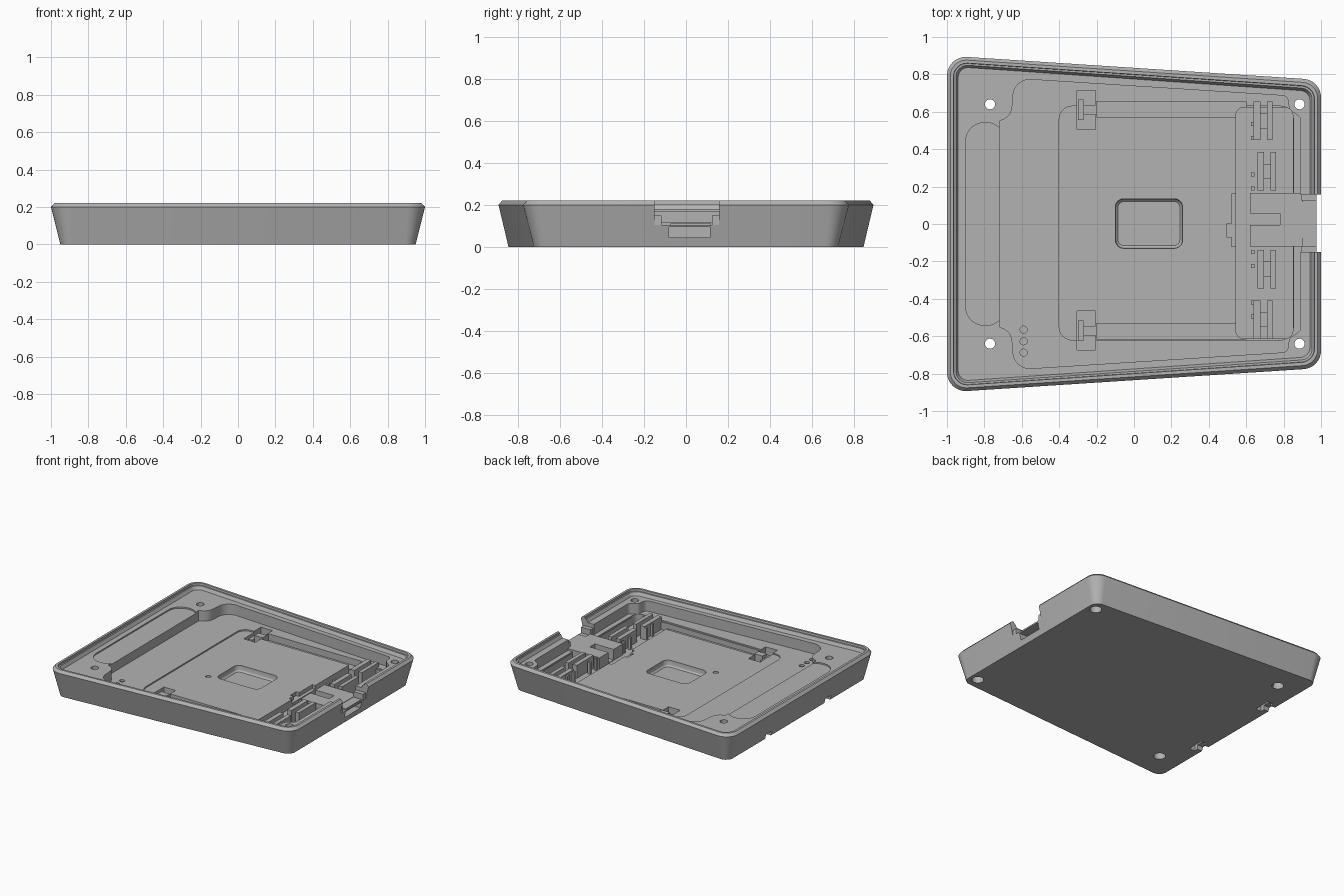
import bpy, bmesh, math
from mathutils import Vector

cube = bpy.data.objects.get("Cube")
if cube:
    bpy.data.objects.remove(cube, do_unlink=True)

grey = bpy.data.materials.new("plastic grey")
grey.use_nodes = True
grey.diffuse_color = (0.45, 0.45, 0.45, 1)
grey.node_tree.nodes["Principled BSDF"].inputs["Base Color"].default_value = (0.45, 0.45, 0.45, 1)

MID = 0.02  # centre line of the inner fittings


def rounded(corners, steps=8):
    """Outline through (x, y, radius) corners with rounded arcs."""
    out = []
    n = len(corners)
    for i, (x, y, r) in enumerate(corners):
        p = Vector((x, y))
        if r <= 0:
            out.append(p)
            continue
        a = (Vector(corners[i - 1][:2]) - p).normalized()
        b = (Vector(corners[(i + 1) % n][:2]) - p).normalized()
        half = a.angle(b) / 2
        centre = p + (a + b).normalized() * (r / math.sin(half))
        t1 = p + a * (r / math.tan(half)) - centre
        t2 = p + b * (r / math.tan(half)) - centre
        turn = math.atan2(t1.x * t2.y - t1.y * t2.x, t1.dot(t2))
        for k in range(steps + 1):
            c, s = math.cos(turn * k / steps), math.sin(turn * k / steps)
            out.append(centre + Vector((t1.x * c - t1.y * s, t1.x * s + t1.y * c)))
    return out


def loft(name, rings):
    """Closed solid through a list of (outline, z) rings."""
    bm = bmesh.new()
    loops = [[bm.verts.new((p.x, p.y, z)) for p in pts] for pts, z in rings]
    n = len(loops[0])
    for lo, hi in zip(loops, loops[1:]):
        for i in range(n):
            j = (i + 1) % n
            bm.faces.new((lo[i], lo[j], hi[j], hi[i]))
    bm.faces.new(loops[0][::-1])
    bm.faces.new(loops[-1])
    bmesh.ops.recalc_face_normals(bm, faces=bm.faces)
    mesh = bpy.data.meshes.new(name)
    bm.to_mesh(mesh)
    bm.free()
    mesh.materials.append(grey)
    ob = bpy.data.objects.new(name, mesh)
    bpy.context.collection.objects.link(ob)
    return ob


def rect(x0, x1, y0, y1, r=0):
    return rounded([(x0, y0, r), (x1, y0, r), (x1, y1, r), (x0, y1, r)])


def box(name, x0, x1, y0, y1, z0, z1, r=0):
    pts = rect(x0, x1, y0, y1, r)
    return loft(name, [(pts, z0), (pts, z1)])


def disc(x, y, r):
    return [Vector((x + r * math.cos(a), y + r * math.sin(a)))
            for a in (math.tau * i / 24 for i in range(24))]


def cut(target, cutter):
    bpy.context.view_layer.objects.active = target
    mod = target.modifiers.new("cut", "BOOLEAN")
    mod.operation = "DIFFERENCE"
    mod.solver = "EXACT"
    mod.object = cutter
    bpy.ops.object.modifier_apply(modifier=mod.name)
    bpy.data.objects.remove(cutter, do_unlink=True)


def cut_box(target, *args, r=0):
    cut(target, box("cutter", *args, r))


def outline(d):
    """Tapered tray outline, inset by d."""
    x, yl, yr, r = 1 - d, 0.9 - d, 0.77 - d, max(0.1 - 0.8 * d, 0.03)
    return rounded([(-x, -yl, r), (x, -yr, r), (x, yr, r), (-x, yl, r)])


# Tray shell: flared wall, chamfered rim, stepped lip and inner ledge
tray = loft("tray", [(outline(d), z) for d, z in [
    (0.05, 0), (0.005, 0.18), (0, 0.2), (0.018, 0.22), (0.035, 0.22),
    (0.037, 0.205), (0.047, 0.205), (0.06, 0.18)]])

# Main pocket and shallow end recess
half = [(0.89, 0.57, 0.03), (0.83, 0.61, 0.03), (0.82, 0.685, 0.03),
        (-0.64, 0.778, 0.09), (-0.655, 0.575, 0.08), (-0.72, 0.55, 0)]
pocket = rounded(half + [(x, -y, r) for x, y, r in reversed(half)])
cut(tray, loft("cutter", [(pocket, 0.1), (pocket, 0.3)]))
cut_box(tray, -0.9, -0.69, -0.542, 0.542, 0.17, 0.3, r=0.1)

# Plate recess, channels beside the platform, and the deep clip bay
cut_box(tray, -0.4, 0.852, -0.62, 0.63, 0.09, 0.3, r=0.07)
for s in (-1, 1):
    a, b = sorted((MID + s * 0.553, MID + s * 0.635))
    cut_box(tray, -0.2, 0.6, a, b, 0.05, 0.3)
cut_box(tray, 0.545, 0.849, -0.612, 0.622, 0.03, 0.3, r=0.04)
cut_box(tray, 0.52, 0.57, MID - 0.14, MID + 0.14, 0.06, 0.3)
cut_box(tray, 0.495, 0.53, MID - 0.09, MID - 0.02, 0.06, 0.3)

# Central rounded well with a filleted floor
cut(tray, loft("cutter", [(rect(-0.085, 0.245, -0.115, 0.12, 0.03), 0.045),
                          (rect(-0.095, 0.255, -0.125, 0.13, 0.04), 0.055),
                          (rect(-0.1, 0.26, -0.13, 0.135, 0.045), 0.075),
                          (rect(-0.1, 0.26, -0.13, 0.135, 0.045), 0.3)]))

# Hinge pits
for s in (-1, 1):
    a, b = sorted((MID + s * 0.485, MID + s * 0.695))
    cut_box(tray, -0.305, -0.205, a, b, 0.04, 0.17)

# Screw holes with counterbores, and small dimples
for x in (-0.77, 0.885):
    for y in (-0.64, 0.64):
        cut(tray, loft("cutter", [(disc(x, y, 0.027), -0.1), (disc(x, y, 0.027), 0.3)]))
        cut(tray, loft("cutter", [(disc(x, y, 0.042), -0.1), (disc(x, y, 0.042), 0.06)]))
for x, y in [(-0.59, -0.565), (-0.59, -0.627), (-0.59, -0.688), (-0.15, -0.147)]:
    cut(tray, loft("cutter", [(disc(x, y, 0.019), 0.085), (disc(x, y, 0.019), 0.14)]))

# Wall opening, port slot below it, and latch notches under the wide end
cut_box(tray, 0.87, 1.1, -0.15, 0.158, 0.105, 0.4)
cut_box(tray, 0.91, 1.1, -0.08, 0.115, 0.045, 0.095)
for s in (-1, 1):
    cut_box(tray, -1.1, -0.88, s * 0.36 - 0.035, s * 0.36 + 0.035, -0.1, 0.035)
    cut_box(tray, -0.91, -0.86, s * 0.36 - 0.065, s * 0.36 + 0.065, -0.1, 0.05)

# Connector deck with a guide slot
deck = box("connector_deck", 0.62, 0.9, -0.12, 0.165, 0.02, 0.115)
cut_box(deck, 0.6, 0.78, -0.005, 0.055, 0.035, 0.3)
box("connector_tongue", 0.89, 0.968, -0.075, 0.118, 0.096, 0.112)
for name, y in (("front", -0.142), ("back", 0.14)):
    box(name + "_opening_stop", 0.895, 0.975, y - 0.015, y + 0.025, 0.1, 0.15)

# Retaining clips and hinge bars, repeated on each side
for s, side in ((-1, "front"), (1, "back")):
    def part(name, x0, x1, y0, y1, z1):
        a, b = sorted((MID + s * y0, MID + s * y1))
        box(side + "_" + name, x0, x1, a, b, 0.02, z1)

    for name, y, x in (("outer", 0.43, 0.64), ("inner", 0.16, 0.66)):
        part(name + "_clip_wall", x, x + 0.035, y, y + 0.205, 0.13)
        part(name + "_clip_spring", x + 0.07, x + 0.1, y, y + 0.205, 0.13)
        part(name + "_clip_bridge", x + 0.03, x + 0.075, y + 0.06, y + 0.14, 0.09)
        for dy in (0, 0.075):
            part(name + "_guide_post", 0.625, 0.645, y - 0.0 + dy, y + 0.02 + dy, 0.12)
    part("hinge_bar", -0.27, -0.2, 0.565, 0.615, 0.095)
    part("hinge_pin", -0.3, -0.27, 0.535, 0.645, 0.07)

# Smooth the rounded corners, keeping edges crisp
bpy.ops.object.select_all(action="DESELECT")
tray.select_set(True)
bpy.context.view_layer.objects.active = tray
bpy.ops.object.shade_smooth_by_angle(angle=math.radians(25))
